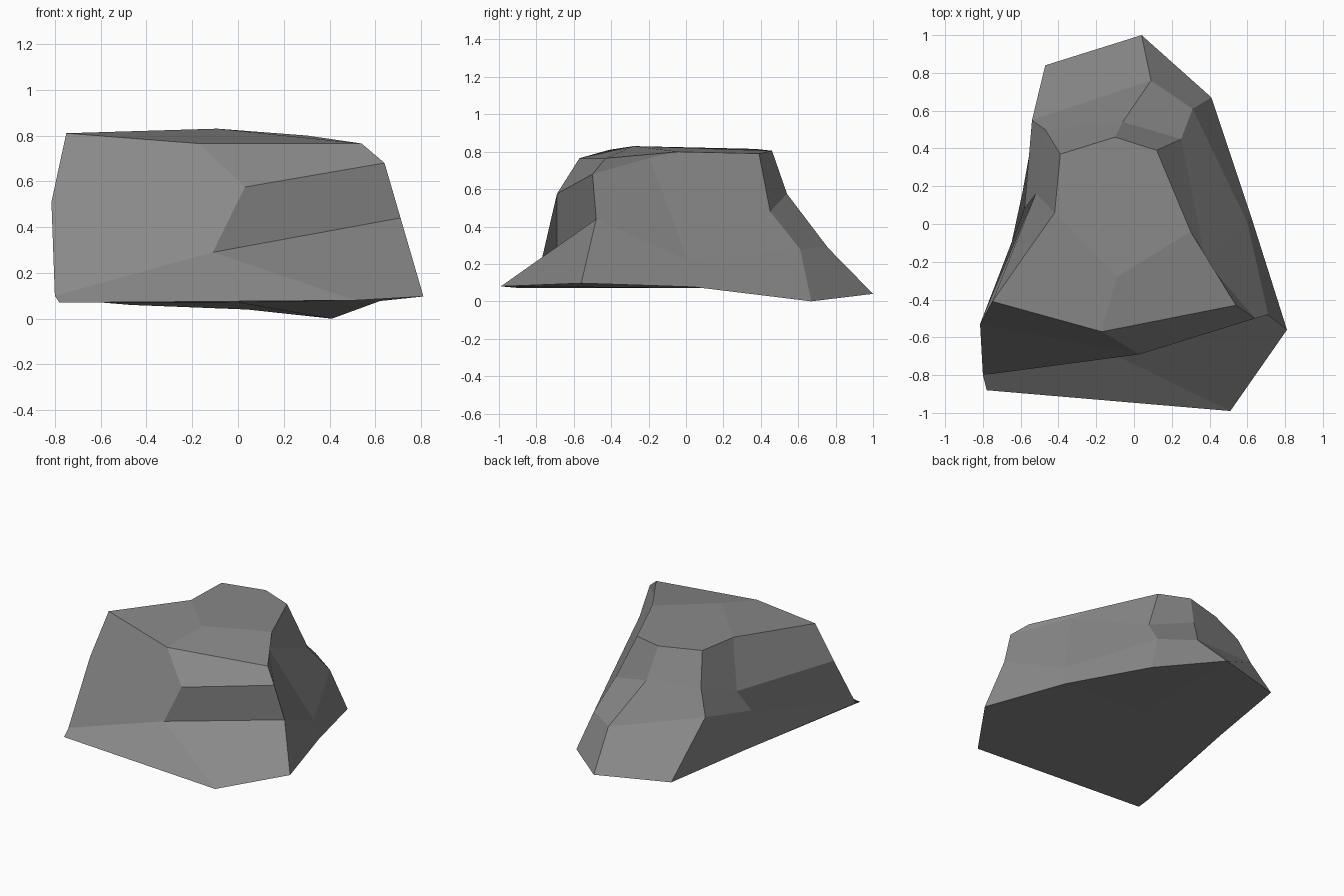
import bpy, bmesh

# Boulder: four rings of eight points (front-left corner, then counter-clockwise seen from above)
rings = [
    # ground ring
    [(-.78, -.88, .07), (.51, -.99, .08), (.81, -.56, .097), (.62, .04, .077),
     (.41, .67, 0), (.04, 1, .04), (-.47, .84, .06), (-.59, .17, .07)],
    # lower ring
    [(-.80, -.80, .10), (-.11, -.69, .29), (.71, -.48, .44), (.60, .01, .22),
     (.31, .61, .28), (.09, .76, .285), (-.54, .55, .44), (-.58, .08, .32)],
    # upper ring
    [(-.815, -.53, .51), (.03, -.69, .575), (.64, -.50, .68), (.38, -.195, .767),
     (.25, .45, .48), (-.06, .54, .575), (-.47, .50, .615), (-.52, .16, .475)],
    # rim of the flat top
    [(-.75, -.41, .81), (-.17, -.57, .765), (.54, -.43, .765), (.30, -.04, .80),
     (.12, .39, .79), (-.10, .46, .805), (-.39, .37, .815), (-.42, .06, .80)],
]

bm = bmesh.new()
grid = [[bm.verts.new(p) for p in ring] for ring in rings]

# sides
for low, high in zip(grid, grid[1:]):
    for i in range(8):
        j = (i + 1) % 8
        bm.faces.new((low[i], low[j], high[j], high[i]))

# top and underside: four facets around a centre point
for ring, centre in ((grid[-1], (-.09, -.28, .83)), (grid[0], (0, .10, .07))):
    c = bm.verts.new(centre)
    for i in (1, 3, 5, 7):
        bm.faces.new((c, ring[i], ring[(i + 1) % 8], ring[(i + 2) % 8]))

bmesh.ops.recalc_face_normals(bm, faces=bm.faces)
mesh = bpy.data.meshes.new("boulder")
bm.to_mesh(mesh)
bm.free()

# stone colour
stone = bpy.data.materials.new("stone grey")
stone.diffuse_color = (.25, .25, .25, 1)
mesh.materials.append(stone)
bpy.context.collection.objects.link(bpy.data.objects.new("boulder", mesh))
